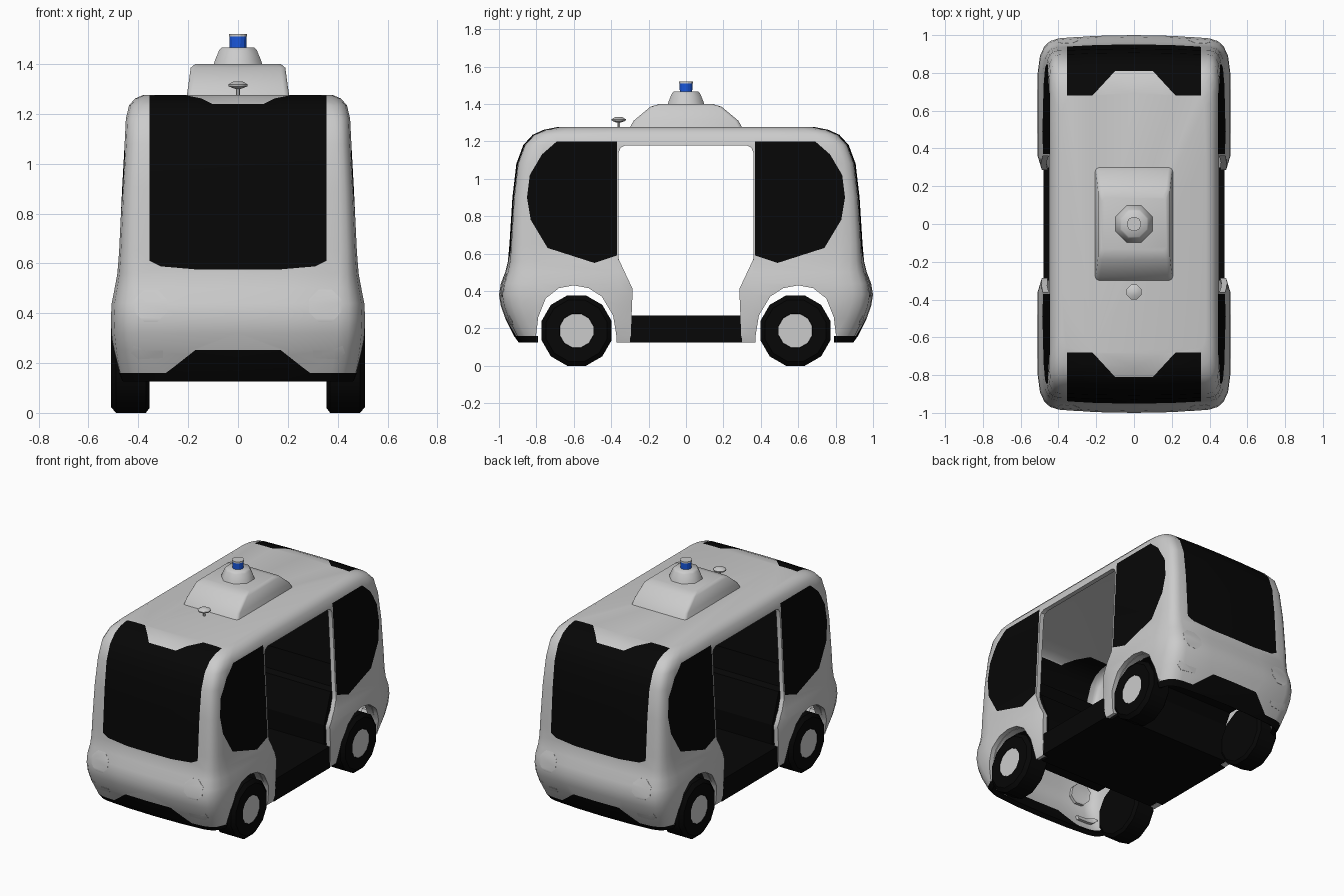
import bpy, bmesh, math

if "Cube" in bpy.data.objects:
    bpy.data.objects.remove(bpy.data.objects["Cube"])


def material(name, rgb):
    m = bpy.data.materials.new(name)
    m.diffuse_color = (*rgb, 1)
    m.use_nodes = True
    m.node_tree.nodes["Principled BSDF"].inputs["Base Color"].default_value = m.diffuse_color
    return m


BLACK = material("black", (0.002, 0.002, 0.002))
BLUE = material("blue", (0.01, 0.10, 0.75))


def loft(name, rings, mat=None, bottom=True):
    """Skin a stack of equal-length rings and cap the ends."""
    bm = bmesh.new()
    vs = [[bm.verts.new(p) for p in r] for r in rings]
    n = len(rings[0])
    for a, b in zip(vs, vs[1:]):
        for i in range(n):
            j = (i + 1) % n
            bm.faces.new((a[i], a[j], b[j], b[i]))
    bm.faces.new(vs[-1])
    if bottom:
        bm.faces.new(vs[0][::-1])
    bmesh.ops.recalc_face_normals(bm, faces=bm.faces)
    me = bpy.data.meshes.new(name)
    bm.to_mesh(me)
    bm.free()
    ob = bpy.data.objects.new(name, me)
    bpy.context.collection.objects.link(ob)
    if mat:
        me.materials.append(mat)
    return ob


def prism(name, pts, axis, a, b, mat=None):
    place = {"x": lambda p, t: (t, p[0], p[1]),
             "y": lambda p, t: (p[0], t, p[1]),
             "z": lambda p, t: (p[0], p[1], t)}[axis]
    return loft(name, [[place(p, t) for p in pts] for t in (a, b)], mat)


def turned(name, prof, n, centre, axis="z", mat=None):
    """Revolve (height, radius) pairs around an axis."""
    cx, cy, cz = centre
    rings = []
    for h, r in prof:
        ring = []
        for i in range(n):
            t = 2 * math.pi * (i + 0.5) / n
            c, s = r * math.sin(t), r * math.cos(t)
            ring.append((cx + c, cy + s, cz + h) if axis == "z" else (cx + h, cy + c, cz + s))
        rings.append(ring)
    return loft(name, rings, mat)


def apply_mods(ob):
    bpy.context.view_layer.update()
    dg = bpy.context.evaluated_depsgraph_get()
    me = bpy.data.meshes.new_from_object(ob.evaluated_get(dg))
    ob.modifiers.clear()
    ob.data = me


def boolean(ob, cutter, op):
    m = ob.modifiers.new("cut", "BOOLEAN")
    m.object, m.operation, m.solver = cutter, op, "EXACT"
    apply_mods(ob)


def smooth(ob, angle=32):
    bpy.ops.object.select_all(action="DESELECT")
    ob.select_set(True)
    bpy.context.view_layer.objects.active = ob
    bpy.ops.object.shade_smooth_by_angle(angle=math.radians(angle))


def sym(pts):
    return pts + [(-x, y) for x, y in reversed(pts)]


# Body shell: height, half width, half length, corner roundness
LEVELS = [(.125, .475, .895, 1), (.16, .485, .92, 1), (.25, .50, .965, 1), (.32, .508, .99, 1),
          (.38, .51, 1.0, 1), (.44, .507, .99, .95), (.50, .495, .967, .85), (.56, .484, .952, .7),
          (.65, .477, .944, .6), (.90, .465, .928, .55), (1.08, .455, .907, .55),
          (1.18, .450, .87, .55), (1.235, .437, .82, .6), (1.262, .412, .76, .6),
          (1.276, .38, .69, .6)]


def shell(name, mat=None, grow=0.0, thick=0.03):
    rings = []
    for z, w, l, k in LEVELS:
        w, l = w + grow, l + grow
        q = [(min(w, .48), .26), (w, .36), (w, l - .20 * k), (w - .012 * k, l - .11 * k),
             (w - .035 * k, l - .06 * k), (w - .065 * k, l - .032 * k),
             (w - .11 * k, l - .018 * k), (w * .4, l - .004 * k), (0, l)]
        half = q + [(-x, y) for x, y in reversed(q[:-1])]
        rings.append([(x, y, z) for x, y in half + [(-x, -y) for x, y in half]])
    ob = loft(name, rings, mat, bottom=False)
    m = ob.modifiers.new("wall", "SOLIDIFY")
    m.thickness, m.offset, m.use_even_offset = thick, -1, True
    apply_mods(ob)
    return ob


# Cutting shapes
door = prism("door_cutter", sym([(.30, .05), (.285, .41), (.36, .57), (.36, 1.14),
                                 (.35, 1.165), (.325, 1.178)]), "x", -.7, .7)
ARCH = [(.37, .05), (.372, .16), (.39, .27), (.45, .37), (.52, .415), (.60, .43),
        (.68, .415), (.75, .36), (.79, .26), (.802, .16), (.803, .05)]
SIDE = [(.37, .59), (.37, 1.2), (.69, 1.2), (.77, 1.13), (.835, 1.02), (.85, .9),
        (.83, .78), (.74, .63), (.49, .55)]
SCREEN_TOP = sym([(.355, -1.1), (.355, -.68), (.22, -.68), (.10, -.81)])
SCREEN_FRONT = sym([(.16, .575), (.31, .588), (.355, .61), (.40, .7), (.40, 1.4)])
BUMPER = sym([(.6, .05), (.6, .16), (.29, .16), (.25, .19), (.17, .253)])
arches, windows, bumpers = [], [], []
for s in (-1, 1):
    arches.append(prism("arch_cutter", [(s * y, z) for y, z in ARCH], "x", -.7, .7))
    windows.append(prism("side_window_cutter", [(s * y, z) for y, z in SIDE], "x", -.7, .7))
    screen = prism("screen_cutter", [(x, -s * y) for x, y in SCREEN_TOP], "z", .5, 1.35)
    front = prism("screen_edge_cutter", SCREEN_FRONT, "y", -1.3, 1.3)
    boolean(screen, front, "INTERSECT")
    bpy.data.objects.remove(front)
    windows.append(screen)
    bumpers.append(prism("bumper_cutter", BUMPER, "y", s * .79, s * 1.2))

# Body, glass and bumpers are all cut from the same shell
body = shell("body")
for c in [door] + arches + windows + bumpers:
    boolean(body, c, "DIFFERENCE")
smooth(body)
for cutters, name in ((windows, "window"), (bumpers, "bumper")):
    for c in cutters:
        part = shell(name, BLACK)
        boolean(part, c, "INTERSECT")
        smooth(part)

# Head and tail lamps with slim lower lamps, set flush in the shell
for s in (-1, 1):
    for sx in (-1, 1):
        octagon = [(sx * .35 + .07 * math.cos(math.pi * (i + .5) / 4),
                    .43 + .07 * math.sin(math.pi * (i + .5) / 4)) for i in range(8)]
        strip = [(sx * x, z) for x, z in ((.30, .22), (.40, .215), (.43, .24),
                                         (.42, .27), (.37, .25), (.30, .25))]
        for name, pts in (("round_lamp", octagon), ("lower_lamp", strip)):
            c = prism("lamp_cutter", pts, "y", s * .86, s * 1.2)
            lamp = shell(name, grow=.001, thick=.05)
            boolean(lamp, c, "INTERSECT")
            smooth(lamp)
            bpy.data.objects.remove(c)

for c in [door] + arches + windows + bumpers:
    bpy.data.objects.remove(c)

# Floor with door sills
prism("floor", [(-.30, .125), (.30, .125), (.30, .27), (-.30, .27)], "x", -.48, .48, BLACK)

# Facing benches, each on a bulkhead rising from the floor
BENCH = [(.30, .125), (.30, .40), (.37, .60), (.40, .62), (.70, .60), (.79, 1.0),
         (.85, 1.0), (.86, .45), (.40, .45), (.36, .38), (.36, .125)]
for s in (-1, 1):
    prism("bench", [(s * y, z) for y, z in BENCH], "x", -.435, .435, BLACK)

# Wheels, hubs and wheel arch liners
R = .188 / math.cos(math.pi / 12)
for sy in (-1, 1):
    for sx in (-1, 1):
        c = (0, sy * .585, .188)
        tyre = [(.355, R - .02), (.37, R), (.49, R), (.51, R - .025), (.51, .095), (.50, .093)]
        smooth(turned("tyre", [(sx * h, r) for h, r in tyre], 12, c, "x", BLACK))
        turned("hub", [(sx * .49, .093), (sx * .508, .093)], 12, c, "x")
        inner = [(y, max(z, .13)) for y, z in ARCH[1:-1]]
        outer = [(.585 + (y - .585) * 1.05, .13 + (z - .13) * 1.04) for y, z in inner]
        smooth(prism("arch_liner", [(sy * y, z) for y, z in inner + outer[::-1]],
                     "x", sx * .425, sx * .475))

# Roof pod
pod = []
for z, hx, hy in ((1.265, .207, .305), (1.31, .20, .28), (1.385, .19, .19), (1.40, .172, .14)):
    k = .02
    q = [(hx, hy - k), (hx - k * .3, hy - k * .3), (hx - k, hy)]
    half = q + [(-x, y) for x, y in reversed(q)]
    pod.append([(x, y, z) for x, y in half + [(-x, -y) for x, y in half]])
smooth(loft("roof_pod", pod), 55)

# Sensor turret
smooth(turned("turret_base", [(1.395, .107), (1.415, .10), (1.455, .082), (1.466, .072)], 8, (0, 0, 0)), 50)
turned("sensor_ring", [(1.46, .034), (1.512, .036)], 12, (0, 0, 0), mat=BLUE)
turned("sensor_cap", [(1.51, .038), (1.52, .038)], 12, (0, 0, 0))

# Aerial
turned("aerial_stem", [(1.27, .008), (1.312, .008)], 6, (0, -.36, 0))
smooth(turned("aerial_disc", [(1.30, .012), (1.31, .04), (1.318, .042), (1.33, .02)], 8, (0, -.36, 0)), 50)
